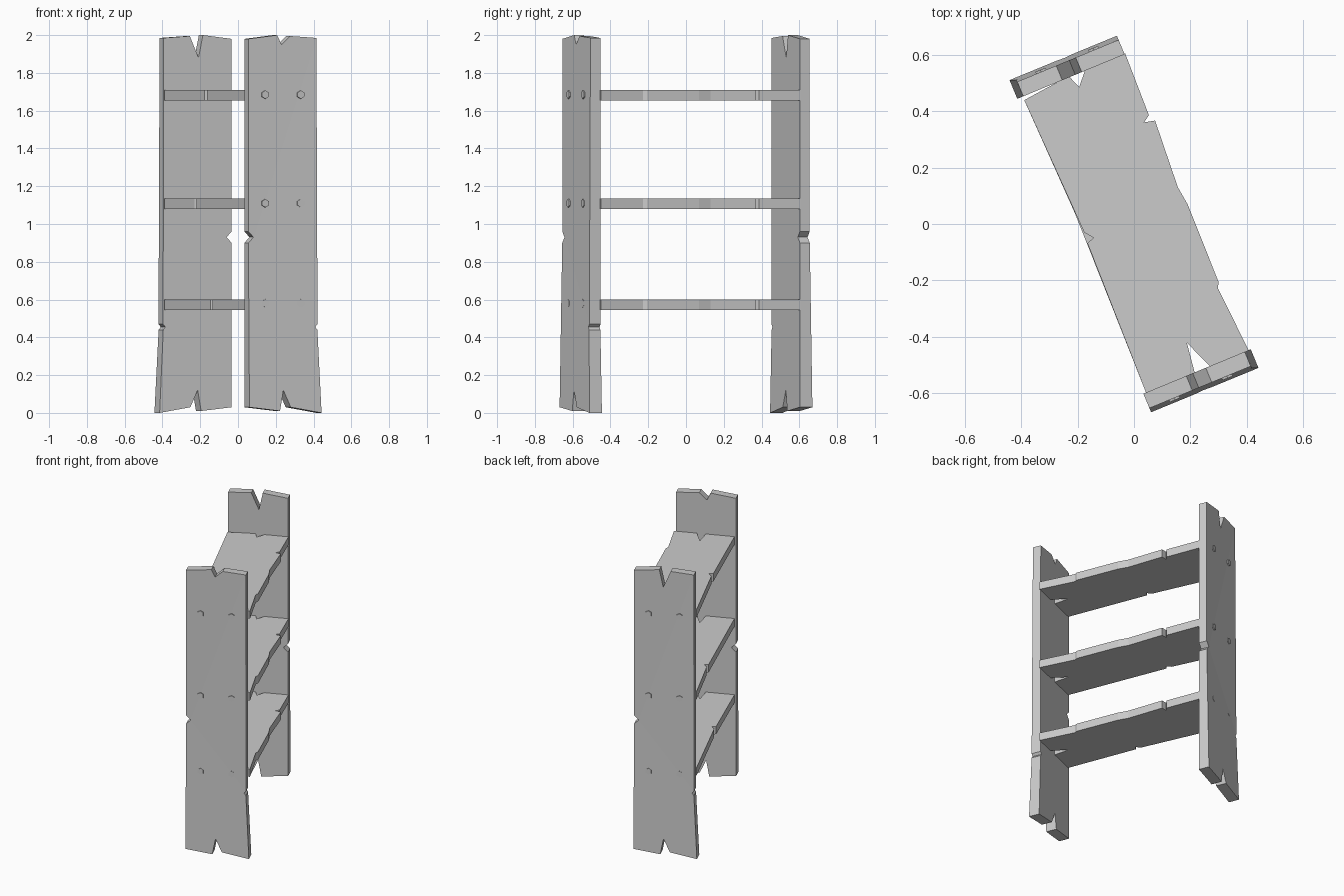
import bpy, bmesh
from math import radians
from mathutils import Matrix

if "Cube" in bpy.data.objects:
    bpy.data.objects.remove(bpy.data.objects["Cube"])

TURN = radians(22.5)   # whole shelf is turned about z


def prism(name, lower, upper, turn):
    """Solid between two matching outlines."""
    bm = bmesh.new()
    a = [bm.verts.new(p) for p in lower]
    b = [bm.verts.new(p) for p in upper]
    bm.faces.new(a)
    bm.faces.new(b)
    for i in range(len(a)):
        j = (i + 1) % len(a)
        bm.faces.new((a[i], a[j], b[j], b[i]))
    bmesh.ops.recalc_face_normals(bm, faces=bm.faces)
    bmesh.ops.triangulate(bm, faces=[f for f in bm.faces if len(f.verts) > 4])
    bm.transform(Matrix.Rotation(turn, 4, 'Z'))
    me = bpy.data.meshes.new(name)
    bm.to_mesh(me)
    bm.free()
    ob = bpy.data.objects.new(name, me)
    bpy.context.collection.objects.link(ob)
    return ob


def side_board(name, notch_z, turn):
    # Worn plank outline (across, height), slightly thicker near the floor
    outline = [(-.2, .03), (-.025, .01), (-.005, .12), (.037, .03), (.213, 0),
               (.192, .44), (.18, .455), (.193, .47), (.19, 1.985),
               (.04, 1.995), (-.01, notch_z), (-.035, 2.0), (-.2, 1.98),
               (-.2, .96), (-.17, .93), (-.2, .9)]
    inner = [(u, -.57, z) for u, z in outline]
    outer = [(u, -.626 - .016 * max(0, 1 - z / .93), z) for u, z in outline]
    return prism(name, inner, outer, turn)


def peg(name, u, z, turn):
    # Hexagonal peg head just proud of the board
    bm = bmesh.new()
    bmesh.ops.create_cone(bm, cap_ends=True, segments=6, radius1=.022,
                          radius2=.022, depth=.034)
    bm.transform(Matrix.Rotation(turn, 4, 'Z') @ Matrix.Translation((u, -.617, z))
                 @ Matrix.Rotation(radians(90), 4, 'X'))
    me = bpy.data.meshes.new(name)
    bm.to_mesh(me)
    bm.free()
    bpy.context.collection.objects.link(bpy.data.objects.new(name, me))


def shelf(name, z, nick):
    # Worn plank outline (across, along); nick is the left-edge chip position
    outline = [(-.19, -.572), (-.003, -.572), (.012, -.462), (.056, -.57),
               (.205, -.572), (.188, -.325), (.199, -.306), (.203, -.01),
               (.194, .061), (.21, .311), (.171, .32), (.197, .337),
               (.203, .572), (.047, .57), (.006, .524), (-.013, .575),
               (-.192, .556), (-.175, nick + .03), (-.152, nick),
               (-.179, nick - .01)]
    prism(name, [(u, v, z) for u, v in outline],
          [(u, v, z + .055) for u, v in outline], TURN)


# Two facing side boards with their pegs
for label, notch_z, turn in (("front", 1.95, TURN), ("back", 1.88, TURN + radians(180))):
    side_board(label + "_side_board", notch_z, turn)
    for level, z in (("lower", .58), ("middle", 1.11), ("upper", 1.685)):
        for side, u in (("left", -.105), ("right", .098)):
            peg(f"{label}_{level}_{side}_peg", u, z, turn)

# Three shelves
for level, z, nick in (("lower", .545, -.07), ("middle", 1.08, .15), ("upper", 1.655, .01)):
    shelf(level + "_shelf", z, nick)
